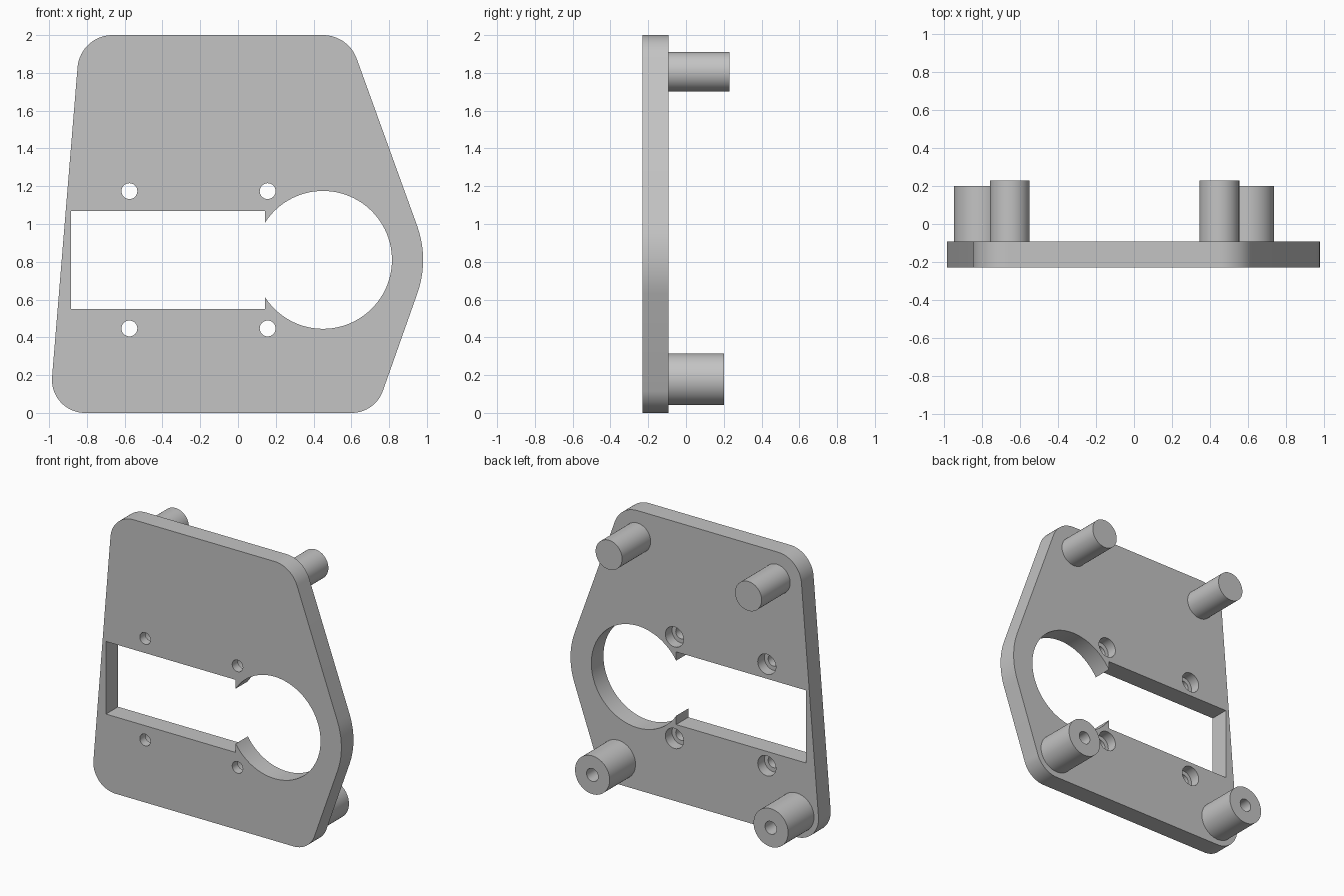
import bpy, bmesh, math
from mathutils import Vector, Matrix

cube = bpy.data.objects.get("Cube")
if cube:
    bpy.data.objects.remove(cube)

FRONT, BACK = -0.23, -0.093

grey = bpy.data.materials.new("plain grey")
grey.use_nodes = True
grey.diffuse_color = (0.55, 0.55, 0.55, 1)
grey.node_tree.nodes["Principled BSDF"].inputs["Base Color"].default_value = grey.diffuse_color


def prism(name, outline, y0, y1):
    """Extrude an (x, z) outline from y0 to y1."""
    bm = bmesh.new()
    face = bm.faces.new([bm.verts.new((x, y0, z)) for x, z in outline])
    out = bmesh.ops.extrude_face_region(bm, geom=[face])
    moved = [v for v in out["geom"] if isinstance(v, bmesh.types.BMVert)]
    bmesh.ops.translate(bm, verts=moved, vec=(0, y1 - y0, 0))
    bmesh.ops.recalc_face_normals(bm, faces=bm.faces)
    mesh = bpy.data.meshes.new(name)
    bm.to_mesh(mesh)
    bm.free()
    mesh.materials.append(grey)
    obj = bpy.data.objects.new(name, mesh)
    bpy.context.collection.objects.link(obj)
    return obj


def circle(x, z, r, n=64):
    return [(x + r * math.cos(math.tau * i / n), z + r * math.sin(math.tau * i / n))
            for i in range(n)]


def rounded_hull(circles, n=96):
    """Outline wrapped around circles listed counter-clockwise."""
    pts = []
    for i, (x, z, r) in enumerate(circles):
        ends = []
        for a, b in ((circles[i - 1], circles[i]),
                     (circles[i], circles[(i + 1) % len(circles)])):
            dx, dz = b[0] - a[0], b[1] - a[1]
            ends.append(math.atan2(dz, dx) - math.pi / 2
                        + math.asin((a[2] - b[2]) / math.hypot(dx, dz)))
        sweep = (ends[1] - ends[0]) % math.tau
        steps = max(8, int(n * sweep / math.tau))
        pts += [(x + r * math.cos(ends[0] + sweep * k / steps),
                 z + r * math.sin(ends[0] + sweep * k / steps)) for k in range(steps + 1)]
    return pts


def activate(obj):
    bpy.ops.object.select_all(action='DESELECT')
    obj.select_set(True)
    bpy.context.view_layer.objects.active = obj


def cut(obj, outline, y0, y1):
    cutter = prism("cutter", outline, y0, y1)
    cutter.hide_render = True
    mod = obj.modifiers.new("cut", 'BOOLEAN')
    mod.operation, mod.solver, mod.object = 'DIFFERENCE', 'EXACT', cutter
    activate(obj)
    bpy.ops.object.modifier_apply(modifier=mod.name)
    bpy.data.objects.remove(cutter)


def smooth(obj):
    activate(obj)
    bpy.ops.object.shade_smooth_by_angle(angle=math.radians(30))


# Plate with rounded corners and a wide bulge around the round opening
plate = prism("plate", rounded_hull([
    (-0.81, 0.175, 0.175), (0.602, 0.175, 0.175), (0.45, 0.81, 0.53),
    (0.45, 1.81, 0.19), (-0.665, 1.815, 0.185)]), FRONT, BACK)

# Rectangular window opening into the round one
cut(plate, [(-0.885, 0.55), (0.143, 0.55), (0.143, 1.07), (-0.885, 1.07)], FRONT - 0.1, BACK + 0.1)
cut(plate, circle(0.45, 0.81, 0.365, 96), FRONT - 0.1, BACK + 0.1)

# Screw holes, counterbored from the back
for x in (-0.575, 0.157):
    for z in (0.447, 1.174):
        cut(plate, circle(x, z, 0.042, 32), FRONT - 0.1, BACK + 0.1)
        cut(plate, circle(x, z, 0.072, 32), BACK - 0.075, BACK + 0.1)
smooth(plate)

# Solid upper pegs
for side, x in (("right", -0.655), ("left", 0.45)):
    smooth(prism("upper_peg_" + side, circle(x, 1.806, 0.105), BACK - 0.01, 0.23))

# Wider lower standoffs with a blind bore
for side, x in (("right", -0.812), ("left", 0.602)):
    post = prism("lower_standoff_" + side, circle(x, 0.178, 0.137), BACK - 0.01, 0.2)
    cut(post, circle(x, 0.178, 0.046, 32), -0.05, 0.3)
    smooth(post)
